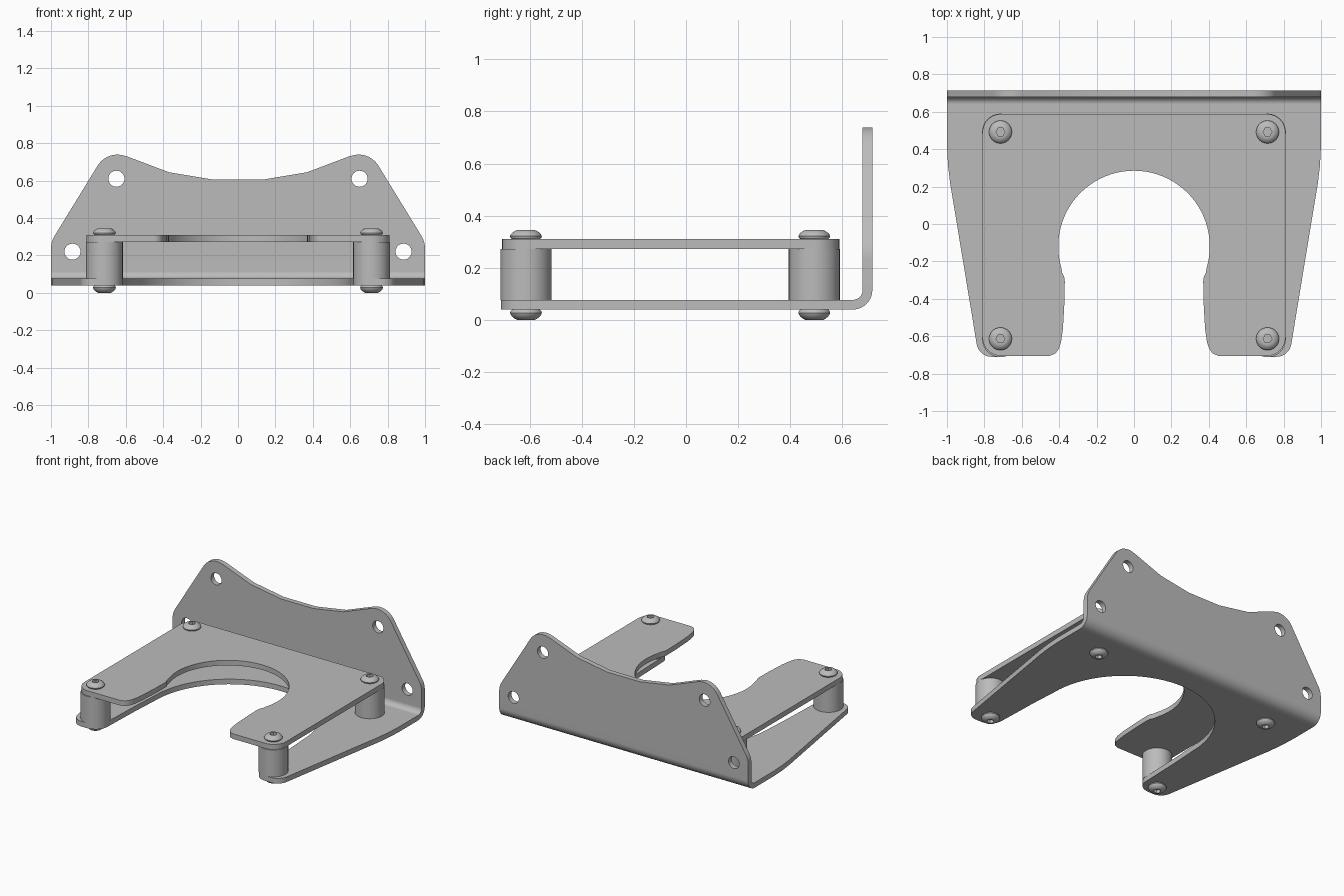
import bpy, bmesh, math

cube = bpy.data.objects.get("Cube")
if cube:
    bpy.data.objects.remove(cube, do_unlink=True)

GREY = (0.5, 0.5, 0.5, 1)
metal = bpy.data.materials.new("grey metal")
metal.diffuse_color = GREY
metal.use_nodes = True
metal.node_tree.nodes["Principled BSDF"].inputs["Base Color"].default_value = GREY


def finish(ob):
    """Give the part its colour and smooth its curved faces only."""
    ob.data.materials.clear()
    ob.data.materials.append(metal)
    bpy.ops.object.select_all(action='DESELECT')
    ob.select_set(True)
    bpy.context.view_layer.objects.active = ob
    bpy.ops.object.shade_smooth_by_angle(angle=math.radians(30))
    ob.modifiers.new("even shading", 'WEIGHTED_NORMAL').keep_sharp = True


def from_bmesh(name, bm):
    bmesh.ops.recalc_face_normals(bm, faces=bm.faces)
    mesh = bpy.data.meshes.new(name)
    bm.to_mesh(mesh)
    bm.free()
    ob = bpy.data.objects.new(name, mesh)
    bpy.context.collection.objects.link(ob)
    return ob


def arc(cx, cy, r, a0, a1, n):
    """Points on a circular arc, angles in degrees."""
    angles = [math.radians(a0 + (a1 - a0) * i / n) for i in range(n + 1)]
    return [(cx + r * math.cos(a), cy + r * math.sin(a)) for a in angles]


def mirrored(half):
    """Close a left-hand outline with its mirror image."""
    return half + [(-x, y) for x, y in reversed(half) if abs(x) > 1e-5]


def plate(name, loops, thickness):
    """Flat sheet cut to an outline; further loops become holes."""
    curve = bpy.data.curves.new(name, 'CURVE')
    curve.dimensions = '2D'
    curve.fill_mode = 'BOTH'
    curve.extrude = thickness / 2
    for loop in loops:
        spline = curve.splines.new('POLY')
        spline.points.add(len(loop) - 1)
        for point, (x, y) in zip(spline.points, loop):
            point.co = (x, y, 0, 1)
        spline.use_cyclic_u = True
    ob = bpy.data.objects.new(name, curve)
    bpy.context.collection.objects.link(ob)
    bpy.ops.object.select_all(action='DESELECT')
    ob.select_set(True)
    bpy.context.view_layer.objects.active = ob
    bpy.ops.object.convert(target='MESH')
    return bpy.context.view_layer.objects.active


T = 0.037                    # sheet thickness
Z0 = 0.04                    # underside of the bracket
BACK = 0.715                 # rear face of the flange
R = 0.075                    # outer bend radius
SEAM_Y, SEAM_Z = BACK - R, Z0 + R
SX, SY_FRONT, SY_BACK = 0.714, -0.614, 0.492   # fastener positions

# Bracket base: wide at the back, two tapering legs, large round cutout
base_half = (arc(0, -0.1, 0.595, 90, 0, 20)
             + [(0.607, -0.3), (0.617, -0.6)]
             + arc(0.715, -0.612, 0.098, 180, 270, 8)
             + arc(0.762, -0.63, 0.08, 270, 351, 8)
             + [(0.965, 0.11), (0.982, 0.21), (0.994, 0.31), (1, 0.42), (1, SEAM_Y)])
base = plate("base", [mirrored(base_half)], T)
for v in base.data.vertices:
    v.co.z += Z0 + T / 2

# Bracket flange: upright back with sloping ends, dipped top and four holes
flange_half = ([(0.13, 0.605), (0.37, 0.645), (0.595, 0.73)]
               + arc(0.645, 0.615, 0.124, 100, 30, 10)
               + arc(0.865, 0.235, 0.135, 30, 0, 6)
               + [(1, SEAM_Z)])
holes = [arc(s * x, z, 0.043, 0, 348.75, 31)
         for s in (1, -1) for x, z in ((0.65, 0.61), (0.885, 0.22))]
flange = plate("flange", [mirrored(flange_half)] + holes, T)
for v in flange.data.vertices:
    x, z, d = v.co
    v.co = (x, BACK - T / 2 - d, z)

# Join base and flange with the rounded bend into one bracket
bm = bmesh.new()
bm.from_mesh(base.data)
bm.from_mesh(flange.data)
inner_ends = [f for f in bm.faces
              if all(abs(v.co.y - SEAM_Y) < 1e-4 for v in f.verts)
              or all(abs(v.co.z - SEAM_Z) < 1e-4 for v in f.verts)]
bmesh.ops.delete(bm, geom=inner_ends, context='FACES')
outer = arc(SEAM_Y, SEAM_Z, R, -90, 0, 10)
inner = arc(SEAM_Y, SEAM_Z, R - T, -90, 0, 10)
rows = [[bm.verts.new((x, *p)) for x, p in
         ((-1, o), (1, o), (1, i), (-1, i))] for o, i in zip(outer, inner)]
for a, b in zip(rows, rows[1:]):
    for k in range(4):
        n = (k + 1) % 4
        bm.faces.new((a[k], a[n], b[n], b[k]))
bmesh.ops.remove_doubles(bm, verts=bm.verts, dist=0.0005)
for part in (base, flange):
    bpy.data.objects.remove(part, do_unlink=True)
finish(from_bmesh("bent_bracket", bm))

# Top plate: rounded rectangle with a keyhole-like opening to the front
top_half = (arc(0, -0.12, 0.405, 90, -16, 24)
            + [(0.384, -0.262), (0.374, -0.28), (0.37, -0.305), (0.372, -0.42),
               (0.38, -0.56), (0.39, -0.63), (0.402, -0.668), (0.42, -0.692), (0.45, -0.705)]
            + arc(0.712, -0.607, 0.098, 270, 360, 8)
            + arc(0.712, 0.49, 0.098, 0, 90, 8))
top = plate("top_plate", [mirrored(top_half)], T)
for v in top.data.vertices:
    v.co.z += 0.31 - T / 2
finish(top)


def spacer(name, x, y):
    bm = bmesh.new()
    bmesh.ops.create_cone(bm, cap_ends=True, segments=40, radius1=0.098,
                          radius2=0.098, depth=0.196)
    bmesh.ops.translate(bm, verts=bm.verts, vec=(x, y, 0.175))
    finish(from_bmesh(name, bm))


def screw_head(name, x, y, z, up):
    """Button head with a hexagonal socket, facing up (1) or down (-1)."""
    n = 36
    h = 0.035 if up > 0 else 0.04
    bm = bmesh.new()

    def ring(radius, height, hexagon=False):
        verts = []
        for i in range(n):
            a = 2 * math.pi * i / n
            r = radius
            if hexagon:
                r *= math.cos(math.pi / 6) / math.cos(a % (math.pi / 3) - math.pi / 6)
            verts.append(bm.verts.new((x + r * math.cos(a), y + r * math.sin(a),
                                       z + up * height * h)))
        return verts

    rings = [ring(0.053, 0), ring(0.059, 0.15), ring(0.061, 0.32), ring(0.058, 0.52),
             ring(0.051, 0.73), ring(0.042, 0.9), ring(0.033, 1),
             ring(0.024, 1, True), ring(0.024, 0.4, True)]
    for a, b in zip(rings, rings[1:]):
        for i in range(n):
            j = (i + 1) % n
            bm.faces.new((a[i], a[j], b[j], b[i]))
    bm.faces.new(rings[0])
    bm.faces.new(rings[-1])
    finish(from_bmesh(name, bm))


# A spacer with a screw at each end in every corner
for side, sx in (("left", SX), ("right", -SX)):
    for end, sy in (("front", SY_FRONT), ("back", SY_BACK)):
        spacer(f"{end}_{side}_spacer", sx, sy)
        screw_head(f"{end}_{side}_top_screw", sx, sy, 0.31, 1)
        screw_head(f"{end}_{side}_bottom_screw", sx, sy, Z0, -1)
